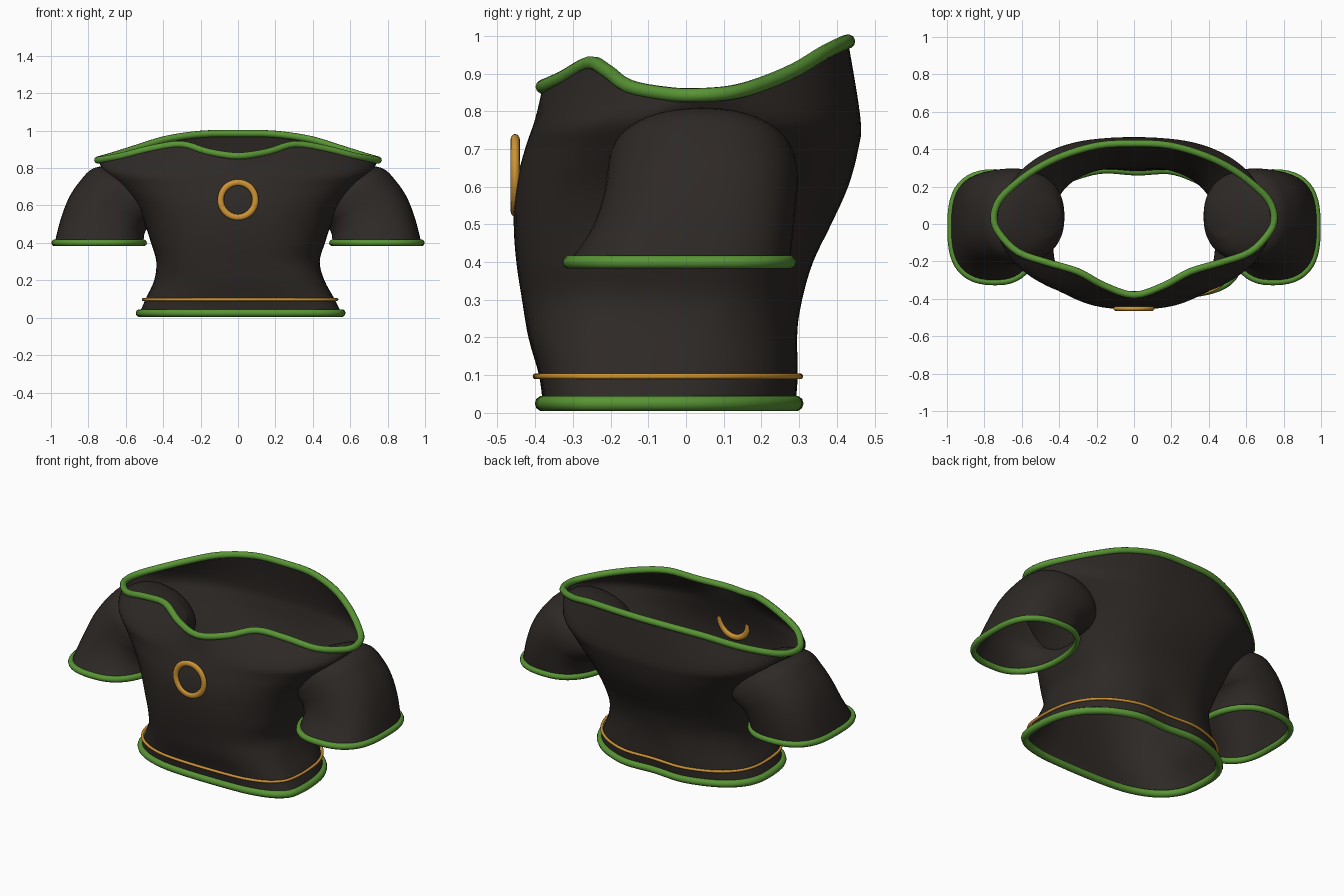
import bpy, bmesh, math
from mathutils import Vector

if "Cube" in bpy.data.objects:
    bpy.data.objects.remove(bpy.data.objects["Cube"])


def material(name, col):
    m = bpy.data.materials.new(name)
    m.diffuse_color = (*col, 1)
    m.use_nodes = True
    m.node_tree.nodes["Principled BSDF"].inputs["Base Color"].default_value = m.diffuse_color
    return m


CLOTH = material("dark_cloth", (0.027, 0.022, 0.019))
GREEN = material("green_trim", (0.10, 0.30, 0.035))
GOLD = material("gold", (0.62, 0.30, 0.035))


def spline(pts, n, closed=False):
    """Smooth curve through pts, n steps per span."""
    pts = [Vector(p) for p in pts]
    k = len(pts)
    at = (lambda i: pts[i % k]) if closed else (lambda i: pts[min(max(i, 0), k - 1)])
    out = []
    for i in range(k if closed else k - 1):
        a, b, c, d = at(i - 1), at(i), at(i + 1), at(i + 2)
        for s in range(n):
            t = s / n
            out.append(0.5 * (2 * b + (c - a) * t + (2 * a - 5 * b + 4 * c - d) * t * t
                              + (3 * b - a - 3 * c + d) * t ** 3))
    return out if closed else out + [pts[-1]]


def power(v, e):
    v = round(v, 6)
    return math.copysign(abs(v) ** e, v)


def loft(name, rows, cap=False):
    """Skin closed rings into a smooth cloth sheet."""
    bm = bmesh.new()
    vs = [[bm.verts.new(p) for p in row] for row in rows]
    n = len(rows[0])
    for a, b in zip(vs, vs[1:]):
        for i in range(n):
            j = (i + 1) % n
            bm.faces.new((a[i], a[j], b[j], b[i]))
    if cap:
        bm.faces.new(vs[-1])
    bmesh.ops.recalc_face_normals(bm, faces=bm.faces)
    me = bpy.data.meshes.new(name)
    bm.to_mesh(me)
    bm.free()
    me.shade_smooth()
    me.materials.append(CLOTH)
    ob = bpy.data.objects.new(name, me)
    bpy.context.collection.objects.link(ob)


def tube(name, pts, r, mat):
    """Round piping along a closed ring."""
    cu = bpy.data.curves.new(name, 'CURVE')
    cu.dimensions = '3D'
    cu.bevel_depth = r
    cu.bevel_resolution = 3
    sp = cu.splines.new('POLY')
    sp.points.add(len(pts) - 1)
    for q, p in zip(sp.points, pts):
        q.co = (*p, 1)
    sp.use_cyclic_u = True
    cu.materials.append(mat)
    ob = bpy.data.objects.new(name, cu)
    bpy.context.collection.objects.link(ob)


def half_ring(z, w, yf, yb, ef, eb, notch=0, yc=-0.03):
    """Half ring from centre front to centre back, widest at yc."""
    pts = []
    for k in range(13):
        t = math.radians(15 * k)
        e = ef if k < 6 else eb if k > 6 else 1
        c = power(math.cos(t), e)
        y = yc + (c * (yf - yc) if c > 0 else -c * (yb - yc))
        pts.append((w * power(math.sin(t), e), y - notch * (k == 12), z))
    return pts


def full(right, left=None, shift=0):
    """Join two halves into a smooth closed ring."""
    other = [(-x, y, z) for x, y, z in (left or right)[1:-1]][::-1]
    return spline([(x + shift, y, z) for x, y, z in right + other], 4, True)


# torso: height, half width, front, back, corner exponents, hem skew
levels = [(0.025, 0.54, -0.38, 0.30, 0.58, 0.85, 1), (0.10, 0.505, -0.39, 0.305, 0.6, 0.83, 0.8),
          (0.20, 0.455, -0.418, 0.302, 0.65, 0.8, 0.5), (0.30, 0.437, -0.435, 0.308, 0.7, 0.8, 0),
          (0.40, 0.465, -0.45, 0.337, 0.75, 0.8, 0), (0.50, 0.50, -0.457, 0.385, 0.8, 0.8, 0),
          (0.60, 0.555, -0.452, 0.43, 0.85, 0.8, 0), (0.70, 0.645, -0.427, 0.457, 0.9, 0.8, 0),
          (0.78, 0.715, -0.40, 0.463, 0.95, 0.82, 0)]
neck = [(0, -.38, .865), (.16, -.33, .887), (.30, -.255, .927), (.46, -.207, .905),
        (.62, -.15, .865), (.72, -.05, .846), (.75, .03, .843), (.725, .12, .85),
        (.65, .20, .872), (.53, .29, .91), (.38, .365, .955), (.19, .42, .982), (0, .43, .985)]
rings = []
for z, w, yf, yb, ef, eb, skew in levels:
    rings.append(full(half_ring(z, w, yf, yb, ef, eb, 0.02 * skew, -0.03 - 0.12 * skew),
                      half_ring(z, w, yf, yb, ef + 0.15 * skew, eb, 0, -0.03 + 0.02 * skew),
                      0.014 * skew))
rings.append(full(neck))
columns = [spline(col, 4) for col in zip(*rings)]
loft("torso", list(zip(*columns)))

# piping and belt line
tube("bottom_trim", rings[0], 0.021, GREEN)
tube("neck_trim", rings[-1], 0.019, GREEN)
tube("waist_cord", [(x * 1.025, y * 1.022, 0.097) for x, y, z in rings[1]], 0.008, GOLD)

# sleeves: outer x z, inner x z, front y, back y, squareness
sleeve = [(.98, .40, .505, .40, -.31, .275, .72), (.95, .52, .50, .45, -.25, .285, .75),
          (.905, .64, .475, .49, -.22, .293, .8), (.845, .73, .435, .51, -.21, .297, .85),
          (.77, .80, .395, .54, -.20, .285, .9), (.65, .805, .372, .60, -.16, .24, 1),
          (.52, .76, .39, .68, -.06, .12, 1)]
for side, s in (("right", 1), ("left", -1)):
    rows = []
    for ox, oz, ix, iz, yf, yb, e in sleeve:
        row = []
        for k in range(48):
            t = math.tau * k / 48
            c = math.cos(t)
            ee = e + (0.9 - e) * (0.5 - 0.5 * c)  # rounder on the body side
            f = 0.5 + 0.5 * power(c, ee)
            y = (yf + yb) / 2 + (yb - yf) / 2 * power(math.sin(t), ee)
            row.append((s * (ix + (ox - ix) * f), y, iz + (oz - iz) * f))
        rows.append(row)
    cols = [spline(c, 4) for c in zip(*rows)]
    loft(side + "_sleeve", list(zip(*cols)), True)
    tube(side + "_cuff_trim", rows[0], 0.018, GREEN)

# chest ring
bpy.ops.mesh.primitive_torus_add(major_radius=0.093, minor_radius=0.017, major_segments=48,
                                 minor_segments=12, location=(0, -0.453, 0.63),
                                 rotation=(math.pi / 2, 0, 0))
ring = bpy.context.object
ring.name = "chest_ring"
ring.scale.z = 0.75
ring.data.materials.append(GOLD)
bpy.ops.object.shade_smooth()
